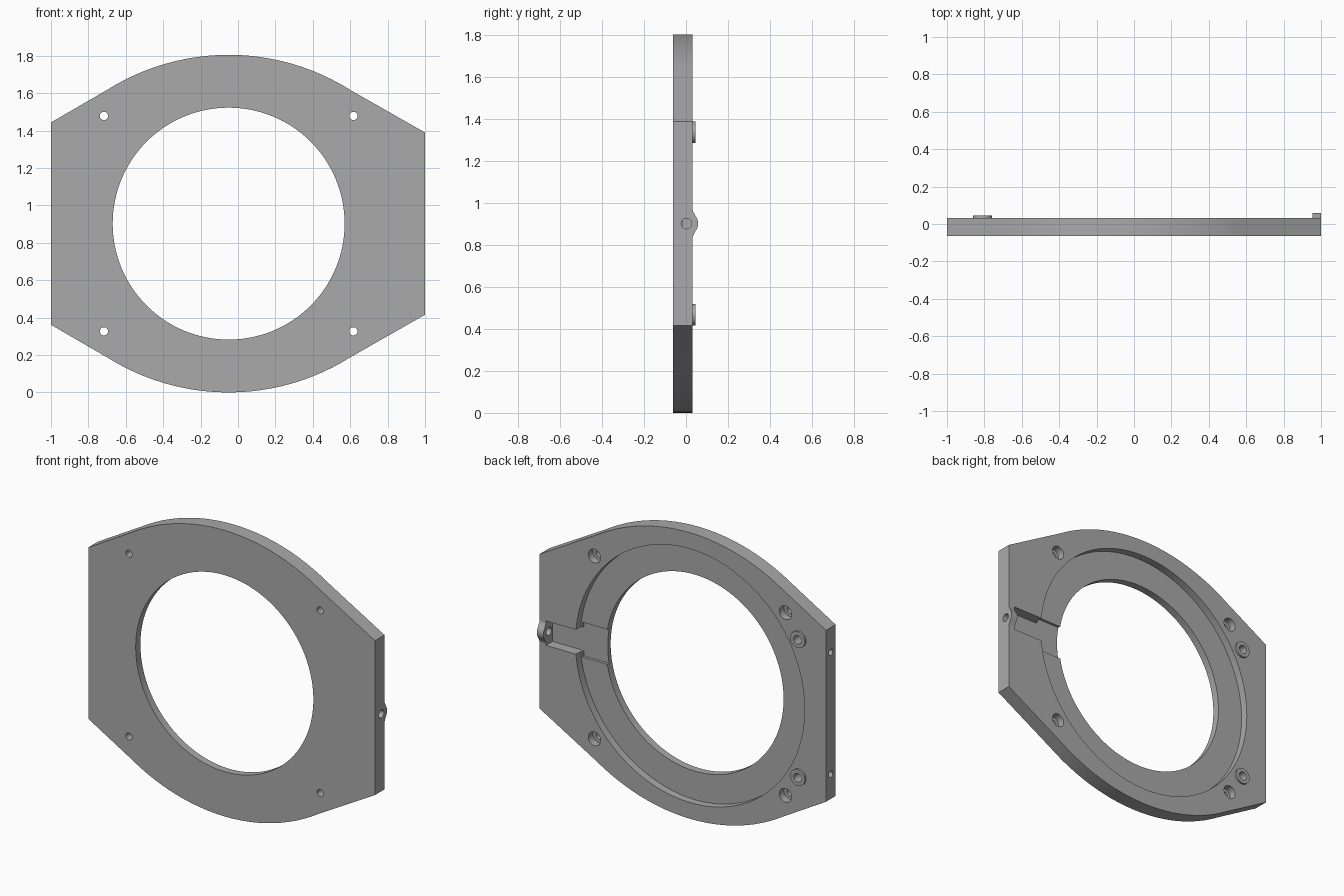
import bpy, bmesh
from math import sin, cos, pi, asin, sqrt

cube = bpy.data.objects.get("Cube")
if cube:
    bpy.data.objects.remove(cube, do_unlink=True)

CX, CZ = -0.05, 0.9025          # centre of the opening
FRONT, BACK = -0.063, 0.032     # plate faces along y

grey = bpy.data.materials.new("satin grey")
grey.use_nodes = True
grey.diffuse_color = (0.4, 0.4, 0.4, 1)
grey.node_tree.nodes["Principled BSDF"].inputs["Base Color"].default_value = (0.4, 0.4, 0.4, 1)


def circle(u, v, r, n=32):
    return [(u + r * cos(2 * pi * i / n), v + r * sin(2 * pi * i / n)) for i in range(n)]


def box(u0, u1, v0, v1):
    return [(u0, v0), (u1, v0), (u1, v1), (u0, v1)]


def prism(name, outline, lo, hi, axis="y"):
    """Extrude an (x, z) outline along y, or a (y, z) outline along x."""
    bm = bmesh.new()
    rings = []
    for d in (lo, hi):
        rings.append([bm.verts.new((u, d, v) if axis == "y" else (d, u, v)) for u, v in outline])
    a, b = rings
    bm.faces.new(a)
    bm.faces.new(b[::-1])
    for i in range(len(a)):
        j = (i + 1) % len(a)
        bm.faces.new((a[i], b[i], b[j], a[j]))
    bmesh.ops.recalc_face_normals(bm, faces=bm.faces)
    mesh = bpy.data.meshes.new(name)
    bm.to_mesh(mesh)
    bm.free()
    mesh.materials.append(grey)
    obj = bpy.data.objects.new(name, mesh)
    bpy.context.collection.objects.link(obj)
    return obj


def carve(obj, *shape):
    """Cut a prism out of an object and discard the cutter."""
    cutter = prism("cutter", *shape)
    mod = obj.modifiers.new("cut", "BOOLEAN")
    mod.operation, mod.solver, mod.object = "DIFFERENCE", "EXACT", cutter
    bpy.context.view_layer.objects.active = obj
    bpy.ops.object.modifier_apply(modifier=mod.name)
    bpy.data.objects.remove(cutter, do_unlink=True)


# Plate outline: broad arcs top and bottom, sloped shoulders, straight sides
R, half = 1.22, 0.65
sweep = asin(half / R)
steps = 24
arc = []
for i in range(steps + 1):
    t = sweep * (1 - 2 * i / steps)
    arc.append((CX + R * sin(t), R * cos(t) - R + CZ))
top = [(1, 0.487)] + arc + [(-1, 0.541)]
outline = [(x, CZ + h) for x, h in top] + [(x, CZ - h) for x, h in reversed(top)]
plate = prism("mounting_plate", outline, FRONT, BACK)

# Main opening and the wider seat behind it
carve(plate, circle(CX, CZ, 0.62, 128), -0.2, 0.2)
carve(plate, circle(CX, CZ, 0.8, 128), -0.016, 0.2)

# Stepped channel from the opening towards the lug
carve(plate, box(0.45, 0.735, CZ - 0.11, CZ + 0.11), -0.034, 0.2)
carve(plate, box(0.7, 0.955, CZ - 0.077, CZ + 0.077), -0.034, 0.2)

# Counterbored screw holes
for x in (-0.717, 0.617):
    for s in (-1, 1):
        z = CZ + s * 0.576
        carve(plate, circle(x, z, 0.022), -0.2, 0.2)
        carve(plate, circle(x, z, 0.043), -0.015, 0.2)

# Raised bosses with blind holes, and threaded holes in the side edge
for s, level in ((-1, "lower"), (1, "upper")):
    z = CZ + s * 0.435
    boss = prism(level + "_boss", circle(-0.81, z, 0.051), BACK, 0.045)
    hole = circle(-0.81, z, 0.027)
    carve(boss, hole, -0.02, 0.2)
    carve(plate, hole, -0.02, 0.2)
    carve(plate, circle(-0.015, CZ + s * 0.385, 0.02), -1.1, -0.9, "x")

# Cross hole through the edge beneath the lug
carve(plate, circle(0.002, CZ, 0.025), 0.9, 1.1, "x")

# Rounded lug with filleted feet
rise = [(BACK, 0.066), (0.0335, 0.058), (0.038, 0.051)]
for i in range(1, 9):
    t = pi / 4 * (1 - i / 8)
    rise.append((0.003 + 0.055 * cos(t), 0.055 * sin(t)))
lug_outline = [(y, CZ + h) for y, h in rise] + [(y, CZ - h) for y, h in reversed(rise[:-1])]
prism("edge_lug", lug_outline, 0.955, 1, "x")

# Smooth curved walls, keep machined edges sharp
bpy.ops.object.select_all(action="DESELECT")
for obj in bpy.context.collection.objects:
    if obj.type == "MESH" and obj.data.materials and obj.data.materials[0] == grey:
        obj.select_set(True)
        bpy.context.view_layer.objects.active = obj
bpy.ops.object.shade_smooth_by_angle()
